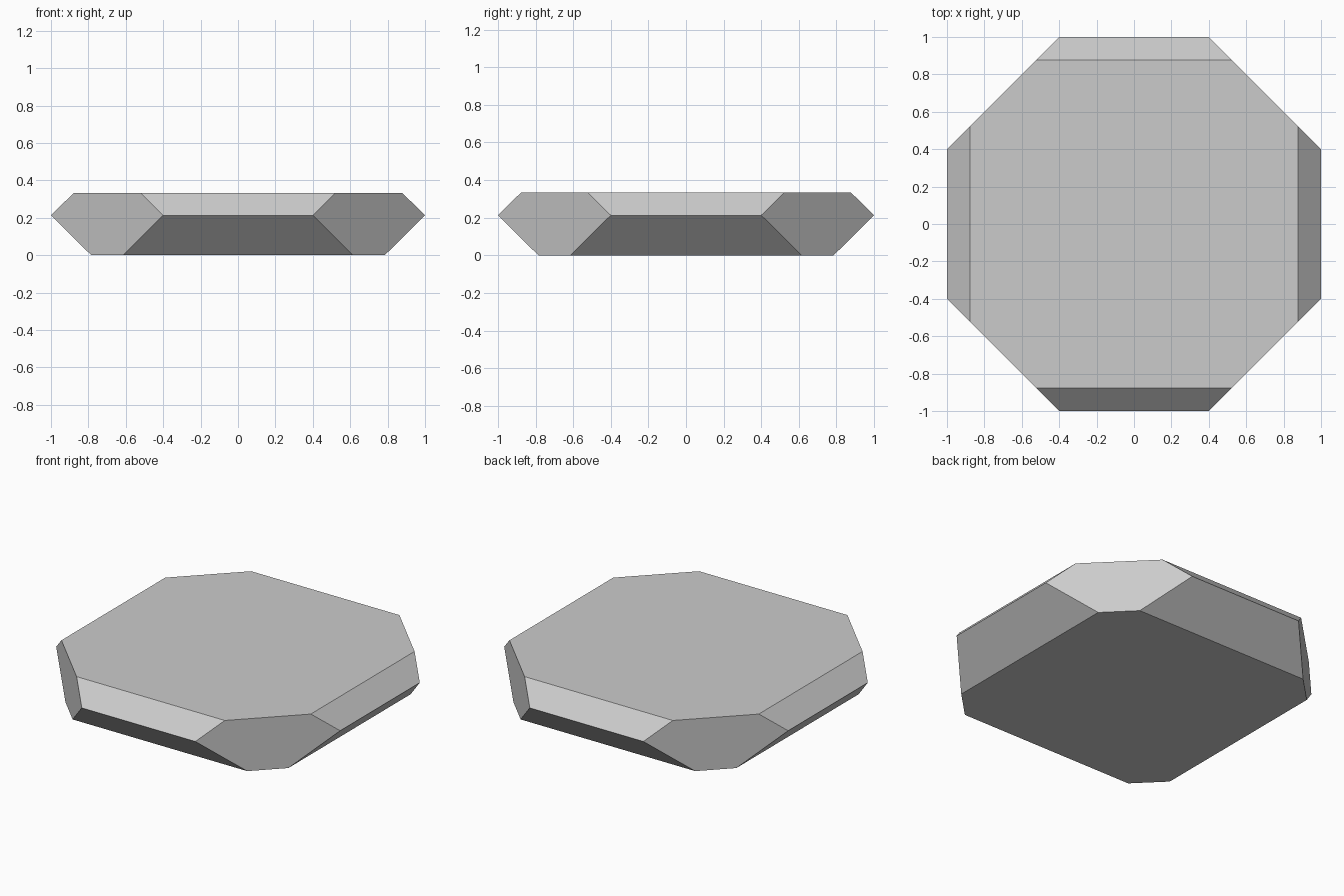
import bpy, bmesh

if "Cube" in bpy.data.objects:
    bpy.data.objects.remove(bpy.data.objects["Cube"])

CORNER = 1.4   # vertical corner planes lie on |x| + |y| = 1.4
# (half width, height) for each level of the slab
PROFILE = [(0.785, 0.0), (1.0, 0.213), (0.878, 0.333)]


def octagon(bm, half, z):
    """Ring of eight points: a square of the given half width with cut corners."""
    c = CORNER - half
    pts = [(half, -c), (half, c), (c, half), (-c, half),
           (-half, c), (-half, -c), (-c, -half), (c, -half)]
    return [bm.verts.new((x, y, z)) for x, y in pts]


# Bevelled octagonal slab
bm = bmesh.new()
low, mid, top = [octagon(bm, h, z) for h, z in PROFILE]
bm.faces.new(low[::-1])
bm.faces.new(top)
for i in range(8):
    j = (i + 1) % 8
    if i % 2 == 0:  # sloped sides
        bm.faces.new((low[i], low[j], mid[j], mid[i]))
        bm.faces.new((mid[i], mid[j], top[j], top[i]))
    else:           # flat six-sided corners
        bm.faces.new((low[i], low[j], mid[j], top[j], top[i], mid[i]))
bmesh.ops.recalc_face_normals(bm, faces=bm.faces)

mesh = bpy.data.meshes.new("octagonal_slab")
bm.to_mesh(mesh)
bm.free()
slab = bpy.data.objects.new("octagonal_slab", mesh)
bpy.context.collection.objects.link(slab)
